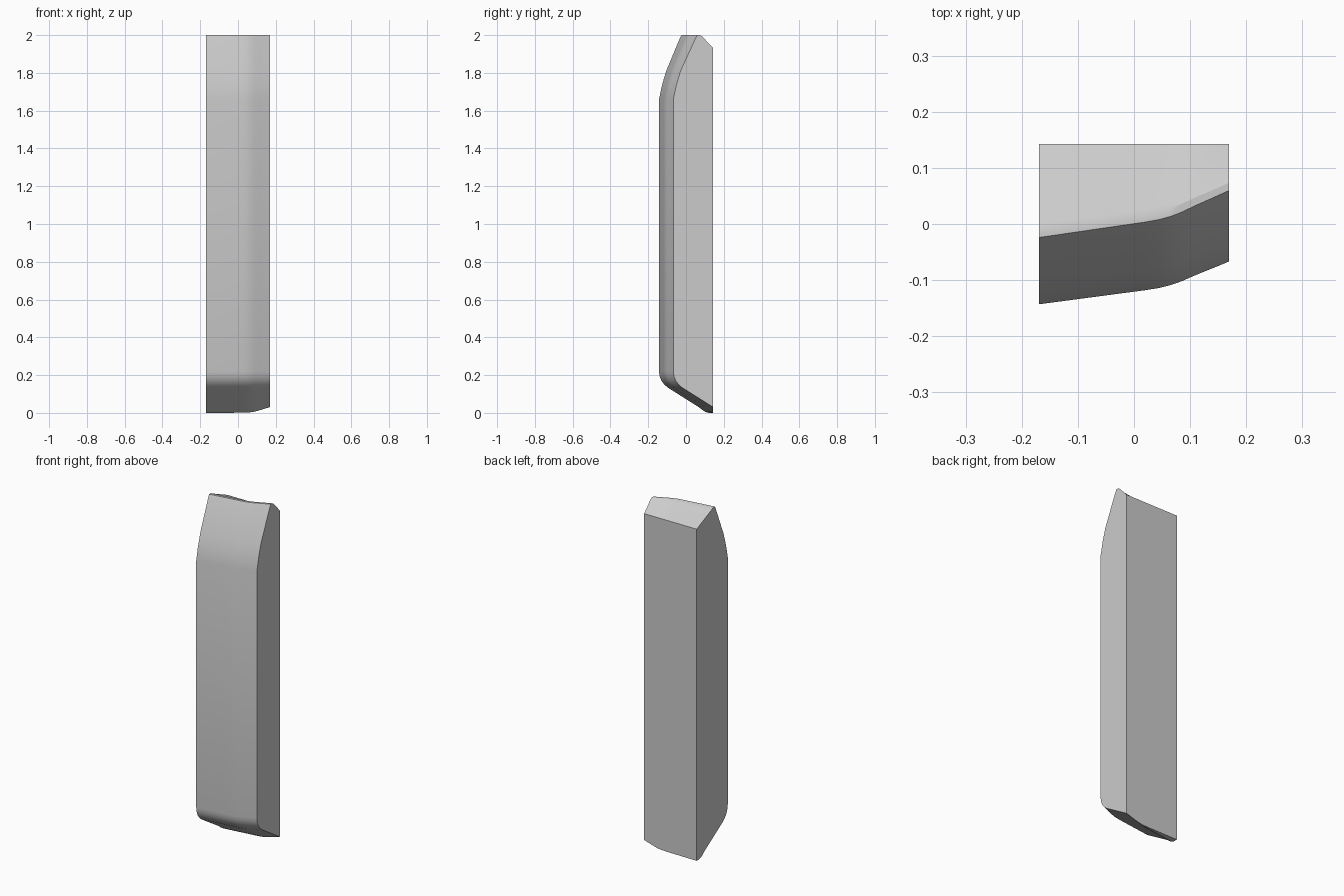
import bpy, bmesh

if "Cube" in bpy.data.objects:
    bpy.data.objects.remove(bpy.data.objects["Cube"])

BACK = 0.143

# Side profile at the left end, (y, z): lower curve runs back to front
lower = [(0.22, 0.0), (0.122, 0.0), (0.105, 0.004), (0.087, 0.015), (0.07, 0.029),
         (-0.095, 0.133), (-0.115, 0.15), (-0.13, 0.17), (-0.14, 0.195), (-0.143, 0.22)]
# Upper curve, front to back: (shifted y, z)
upper = [(-0.143, 1.66), (-0.127, 1.735), (-0.105, 1.81), (-0.032, 1.985), (-0.024, 2.0)]
# Plan curve of the front face: (x, shift of the profile towards the back)
plan = [(-0.169, 0.0), (0.02, 0.025), (0.045, 0.029), (0.065, 0.034),
        (0.085, 0.041), (0.11, 0.052), (0.14, 0.064), (0.169, 0.076)]


def lower_z(y):
    """Height of the lower curve at depth y, unshifted."""
    for (y1, z1), (y0, z0) in zip(lower, lower[1:]):
        if y0 <= y <= y1:
            return z0 + (z1 - z0) * (y - y0) / (y1 - y0)
    return 0.0


def section(shift):
    """Closed side profile, moved back and cut off by the flat back."""
    pts = []
    for y, z in lower:
        yy = y + shift
        pts.append((BACK, lower_z(BACK - shift)) if yy > BACK else (yy, z))
    pts += [(y + shift * (1.1 if z > 1.9 else 1), z) for y, z in upper]
    pts += [(-0.008 + shift * 1.07, 2.0), (0.004 + shift * 1.07, 1.993), (BACK, 1.932)]
    return pts


# Panel body lofted through the sections
bm = bmesh.new()
rings = [[bm.verts.new((x, y, z)) for y, z in section(s)] for x, s in plan]
n = len(rings[0])
for a, b in zip(rings, rings[1:]):
    for i in range(n):
        j = (i + 1) % n
        bm.faces.new((a[i], a[j], b[j], b[i]))
bm.faces.new(rings[0])
bm.faces.new(rings[-1])
bmesh.ops.remove_doubles(bm, verts=bm.verts, dist=0.0002)
bmesh.ops.recalc_face_normals(bm, faces=bm.faces)
mesh = bpy.data.meshes.new("panel_body")
bm.to_mesh(mesh)
bm.free()
body = bpy.data.objects.new("panel_body", mesh)
bpy.context.collection.objects.link(body)

# Smooth curved front, sharp side and back edges
bpy.context.view_layer.objects.active = body
body.select_set(True)
bpy.ops.object.shade_smooth_by_angle(angle=0.55)
